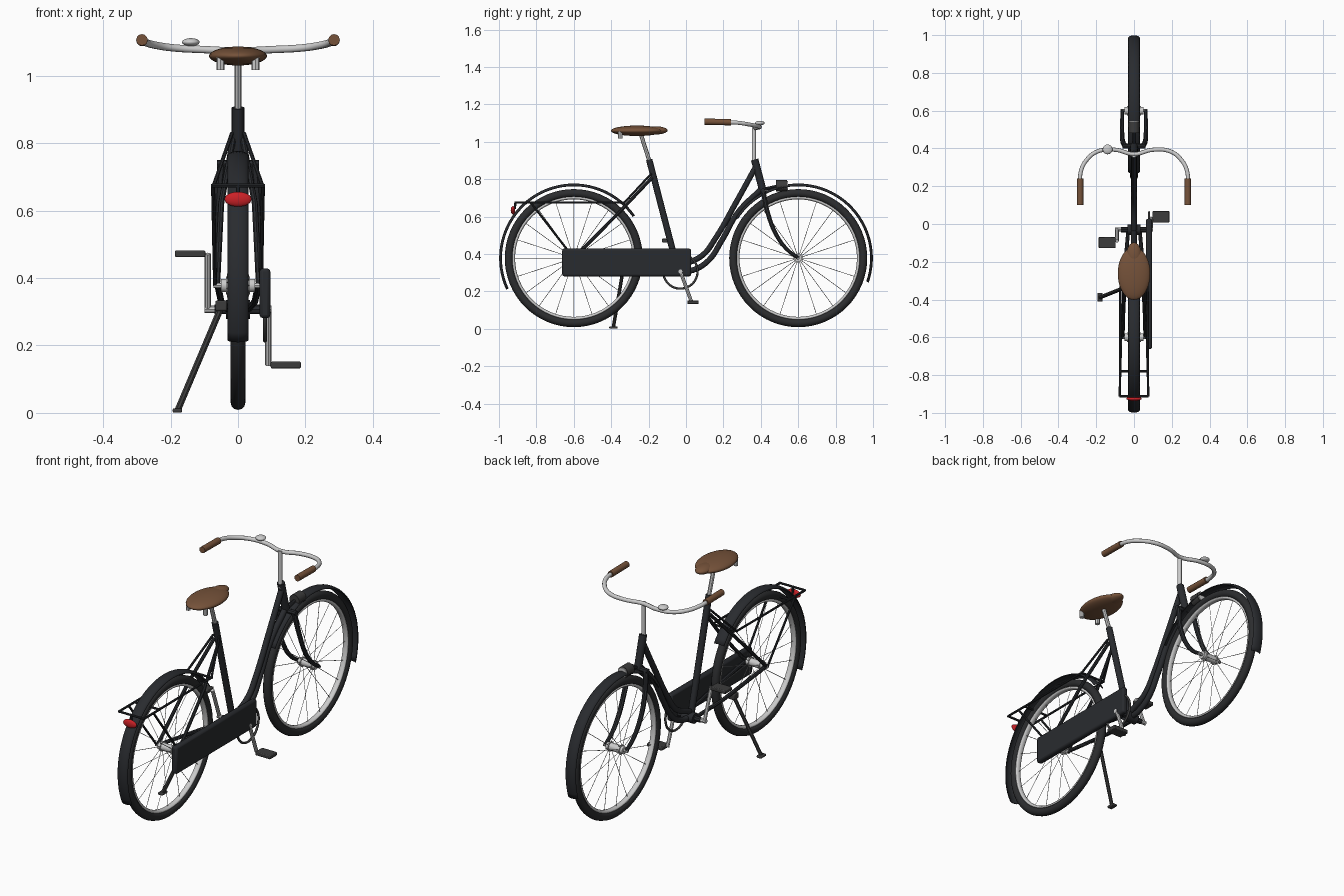
import bpy, bmesh
from math import sin, cos, pi, radians
from mathutils import Vector

if "Cube" in bpy.data.objects:
    bpy.data.objects.remove(bpy.data.objects["Cube"])


def material(name, rgb):
    m = bpy.data.materials.new(name)
    m.diffuse_color = (*rgb, 1)
    m.use_nodes = True
    m.node_tree.nodes["Principled BSDF"].inputs["Base Color"].default_value = m.diffuse_color
    return m


BLACK = material("black_paint", (0.022, 0.024, 0.028))
RUBBER = material("rubber", (0.025, 0.026, 0.028))
DARK = material("dark_metal", (0.045, 0.045, 0.045))
LEATHER = material("leather", (0.18, 0.085, 0.042))
RED = material("red_glass", (0.6, 0.015, 0.02))


def finish(ob, name, mat, angle=40):
    ob.name = name
    if mat:
        ob.data.materials.append(mat)
    bpy.ops.object.select_all(action='DESELECT')
    ob.select_set(True)
    bpy.context.view_layer.objects.active = ob
    bpy.ops.object.shade_smooth_by_angle(angle=radians(angle))
    return ob


def tube(name, pts, r, mat=None, smooth=False, taper=1.0, sides=2, closed=False):
    """Round tube through points, straight or curved."""
    cu = bpy.data.curves.new(name, 'CURVE')
    cu.dimensions = '3D'
    cu.bevel_depth, cu.bevel_resolution, cu.use_fill_caps = r, sides, True
    cu.resolution_u = 8
    sp = cu.splines.new('BEZIER')
    sp.bezier_points.add(len(pts) - 1)
    sp.use_cyclic_u = closed
    for i, (bp, p) in enumerate(zip(sp.bezier_points, pts)):
        bp.co = p
        bp.handle_left_type = bp.handle_right_type = 'AUTO' if smooth else 'VECTOR'
        bp.radius = 1 + (taper - 1) * i / (len(pts) - 1)
    if not smooth:
        cu.resolution_u = 1
    ob = bpy.data.objects.new(name, cu)
    bpy.context.collection.objects.link(ob)
    bpy.ops.object.select_all(action='DESELECT')
    ob.select_set(True)
    bpy.context.view_layer.objects.active = ob
    bpy.ops.object.convert(target='MESH')
    return finish(bpy.context.object, name, mat)


def ellipsoid(name, loc, size, mat=None):
    bpy.ops.mesh.primitive_uv_sphere_add(segments=32, ring_count=16, location=loc)
    bpy.context.object.scale = size
    return finish(bpy.context.object, name, mat)


def box(name, loc, size, mat=None, bevel=0.004):
    bpy.ops.mesh.primitive_cube_add(size=1, location=loc)
    ob = bpy.context.object
    ob.scale = size
    bpy.ops.object.transform_apply(location=False, rotation=False, scale=True)
    b = ob.modifiers.new("bevel", 'BEVEL')
    b.width, b.segments = bevel, 2
    return finish(ob, name, mat)


def ring(name, loc, major, minor, mat=None, squash=1.0):
    bpy.ops.mesh.primitive_torus_add(location=loc, rotation=(0, pi / 2, 0), major_radius=major,
                                     minor_radius=minor, major_segments=64, minor_segments=12)
    bpy.context.object.scale.z = squash
    return finish(bpy.context.object, name, mat, 60)


def fender(name, yc, a0, a1):
    """Curved shell swept around the wheel axle."""
    bm = bmesh.new()
    rows = []
    for i in range(41):
        a = radians(a0 + (a1 - a0) * i / 40)
        row = []
        for j in range(9):
            t = radians(-80 + 20 * j)
            r = 0.397 - 0.014 * (1 - cos(t))
            row.append(bm.verts.new((0.03 * sin(t), yc + r * cos(a), ZC + r * sin(a))))
        rows.append(row)
    for p, q in zip(rows, rows[1:]):
        for j in range(8):
            bm.faces.new((p[j], p[j + 1], q[j + 1], q[j]))
    bmesh.ops.recalc_face_normals(bm, faces=bm.faces)
    me = bpy.data.meshes.new(name)
    bm.to_mesh(me)
    bm.free()
    ob = bpy.data.objects.new(name, me)
    bpy.context.collection.objects.link(ob)
    s = ob.modifiers.new("thickness", 'SOLIDIFY')
    s.thickness, s.offset = 0.004, 0
    return finish(ob, name, BLACK)


ZC = 0.378
SIDES = (("left", -1), ("right", 1))

# wheels
for end, yc in (("rear", -0.6), ("front", 0.6)):
    c = (0, yc, ZC)
    ring(end + "_tire", c, 0.347, 0.022, RUBBER)
    ring(end + "_rim", c, 0.323, 0.009, None, 1.7)
    tube(end + "_hub", [(-0.05, yc, ZC), (0.05, yc, ZC)], 0.02, sides=4)
    tube(end + "_axle", [(-0.072, yc, ZC), (0.072, yc, ZC)], 0.008)
    for side, s in SIDES:
        tube(f"{end}_{side}_hub_flange", [(s * 0.03, yc, ZC), (s * 0.036, yc, ZC)], 0.026, sides=4)
    for i in range(20):
        a = 2 * pi * i / 20
        x = 0.032 * (-1) ** i
        tube(f"{end}_spoke_{i}", [(x, yc + 0.02 * cos(a), ZC + 0.02 * sin(a)),
                                  (0, yc + 0.32 * cos(a), ZC + 0.32 * sin(a))], 0.0015, sides=0)
fender("rear_fender", -0.6, 35, 205)
fender("front_fender", 0.6, -19, 147)

# main frame
tube("seat_tube", [(0, -0.04, 0.30), (0, -0.197, 0.905)], 0.017, BLACK, sides=4)
tube("head_tube", [(0, 0.367, 0.905), (0, 0.412, 0.735)], 0.02, BLACK, sides=4)
tube("upper_down_tube", [(0, 0.375, 0.87), (0, 0.27, 0.68), (0, 0.155, 0.48), (0, 0.09, 0.395),
                         (0, -0.03, 0.335)], 0.015, BLACK, True, sides=4)
tube("lower_down_tube", [(0, 0.40, 0.745), (0, 0.28, 0.625), (0, 0.19, 0.47), (0, 0.12, 0.365),
                         (0, 0.04, 0.315), (0, -0.03, 0.305)], 0.015, BLACK, True, sides=4)
tube("bottom_bracket", [(-0.07, -0.03, 0.307), (0.07, -0.03, 0.307)], 0.014, BLACK)
tube("bottom_bracket_shell", [(-0.035, -0.03, 0.307), (0.035, -0.03, 0.307)], 0.028, BLACK, sides=4)
tube("fork_crown", [(-0.062, 0.412, 0.738), (0.062, 0.412, 0.738)], 0.013, BLACK)

# fork, stays and rack on both sides
for side, s in SIDES:
    tube(side + "_fork_blade", [(s * 0.048, 0.412, 0.738), (s * 0.06, 0.44, 0.61), (s * 0.063, 0.49, 0.49),
                                (s * 0.063, 0.545, 0.42), (s * 0.063, 0.602, ZC)],
         0.014, BLACK, True, 0.7)
    tube(side + "_seat_stay", [(s * 0.015, -0.18, 0.81), (s * 0.05, -0.36, 0.62), (s * 0.062, -0.6, ZC)],
         0.009, BLACK)
    tube(side + "_chain_stay", [(s * 0.03, -0.03, 0.307), (s * 0.05, -0.25, 0.33), (s * 0.06, -0.6, ZC)],
         0.01, BLACK)
    tube(side + "_rack_rail", [(s * 0.075, -0.912, 0.675), (s * 0.072, -0.33, 0.675), (s * 0.018, -0.185, 0.83)],
         0.006, BLACK)
    tube(side + "_rack_strut", [(s * 0.074, -0.83, 0.675), (s * 0.068, -0.6, ZC)], 0.006, BLACK)
for i, y in enumerate((-0.912, -0.78, -0.33)):
    tube(f"rack_crossbar_{i}", [(-0.077, y, 0.675), (0.077, y, 0.675)], 0.006, BLACK)
tube("rack_light_bracket", [(0, -0.912, 0.675), (0, -0.915, 0.64)], 0.006, BLACK)
ellipsoid("tail_light", (0, -0.925, 0.634), (0.04, 0.012, 0.022), RED)

# headlight
tube("headlight", [(0, 0.482, 0.765), (0, 0.54, 0.765)], 0.03, DARK, sides=4)
tube("headlight_lens", [(0, 0.538, 0.765), (0, 0.546, 0.765)], 0.026, sides=4)
tube("headlight_bracket", [(0, 0.41, 0.745), (0, 0.49, 0.762)], 0.009, BLACK)

# drive train
box("chain_case", (0.08, -0.317, 0.355), (0.032, 0.69, 0.148), BLACK, 0.01)
ring("chainring", (0.08, -0.03, 0.307), 0.092, 0.006, DARK)
for side, s, y, z in (("right", 1, 0.03, 0.142), ("left", -1, -0.09, 0.472)):
    tube(side + "_crank", [(s * 0.09, -0.03, 0.307), (s * 0.09, y, z)], 0.0095)
    tube(side + "_crank_axle", [(s * 0.06, -0.03, 0.307), (s * 0.1, -0.03, 0.307)], 0.011)
    box(side + "_pedal", (s * 0.142, y + s * 0.008, z), (0.09, 0.06, 0.02), DARK)

# kickstand
tube("kickstand_leg", [(-0.045, -0.335, 0.325), (-0.178, -0.388, 0.01)], 0.01, DARK)
box("kickstand_mount", (-0.05, -0.335, 0.318), (0.035, 0.04, 0.03), DARK)
box("kickstand_foot", (-0.18, -0.388, 0.007), (0.028, 0.045, 0.013), DARK)

# saddle
tube("seat_post", [(0, -0.19, 0.88), (0, -0.243, 1.045)], 0.011)
ellipsoid("saddle", (0, -0.262, 1.059), (0.086, 0.14, 0.028), LEATHER)
ellipsoid("saddle_nose", (0, -0.165, 1.061), (0.04, 0.067, 0.022), LEATHER)
for side, s in SIDES:
    tube(side + "_saddle_spring", [(s * 0.052, -0.352, 1.018), (s * 0.052, -0.352, 1.055)], 0.012)

# handlebar
tube("stem", [(0, 0.363, 0.88), (0, 0.363, 1.08)], 0.011, sides=4)
half = [(0.285, 0.2, 1.105), (0.282, 0.275, 1.102), (0.25, 0.34, 1.092), (0.19, 0.385, 1.083),
        (0.1, 0.393, 1.078)]
bar = [(-x, y, z) for x, y, z in half] + [(0, 0.37, 1.074)] + half[::-1]
tube("handlebar", bar, 0.011, None, True, sides=3)
for side, s in SIDES:
    tube(side + "_grip", [(s * 0.285, 0.10, 1.107), (s * 0.285, 0.24, 1.105)], 0.017, LEATHER, sides=4)
ellipsoid("bell", (-0.14, 0.395, 1.1), (0.026, 0.026, 0.012))
